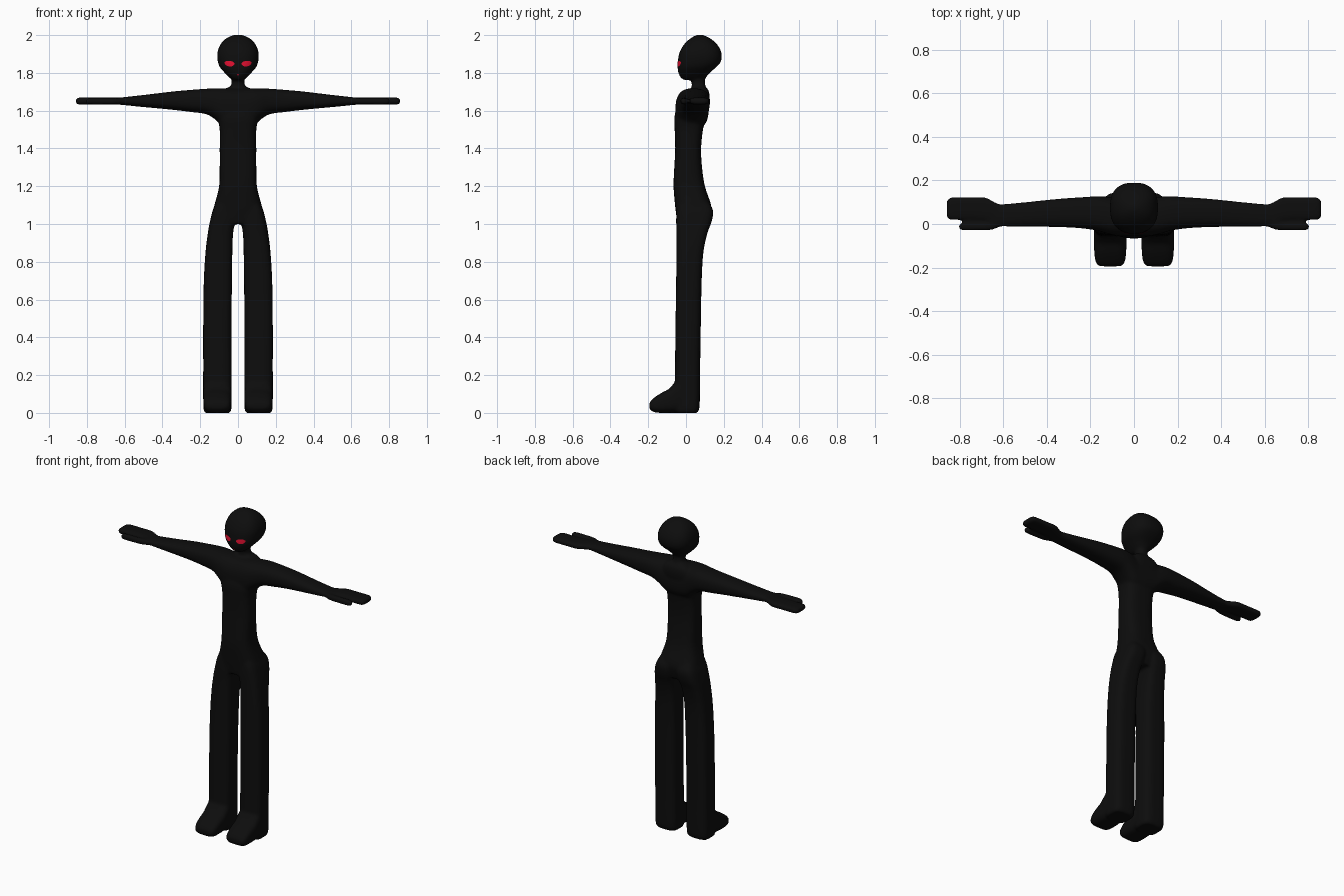
import bpy, bmesh, math
from mathutils import Vector


def material(name, rgb):
    m = bpy.data.materials.new(name)
    m.diffuse_color = (*rgb, 1)
    return m


black = material("matte_black", (0.004, 0.004, 0.004))
red = material("glowing_red", (0.75, 0.005, 0.03))


def refine(stations, steps=4):
    """Catmull-Rom interpolation through the cross-section stations."""
    out = []
    n = len(stations)
    for i in range(n - 1):
        p = [stations[max(0, min(n - 1, i + k))] for k in (-1, 0, 1, 2)]
        for s in range(steps):
            t = s / steps
            out.append([0.5 * (2 * b + (c - a) * t + (2 * a - 5 * b + 4 * c - d) * t * t
                               + (3 * b - a - 3 * c + d) * t ** 3) for a, b, c, d in zip(*p)])
    return out + [list(stations[-1])]


def loft(bm, axis, stations, power=2.6, mirror=False, sides=32):
    """Tube along an axis; station = (position, min/max of first, min/max of second other axis)."""
    for sign in ((1, -1) if mirror else (1,)):
        rings = []
        for pos, a0, a1, b0, b1 in refine(stations):
            ring = []
            for k in range(sides):
                t = 2 * math.pi * k / sides
                c, s = math.cos(t), math.sin(t)
                a = (a0 + a1) / 2 + (a1 - a0) / 2 * math.copysign(abs(c) ** (2 / power), c)
                b = (b0 + b1) / 2 + (b1 - b0) / 2 * math.copysign(abs(s) ** (2 / power), s)
                co = {'X': (pos, a, b), 'Y': (a, pos, b), 'Z': (a, b, pos)}[axis]
                ring.append(bm.verts.new((co[0] * sign, co[1], co[2])))
            rings.append(ring)
        faces = [bm.faces.new(rings[0]), bm.faces.new(rings[-1])]
        for r, q in zip(rings, rings[1:]):
            for k in range(sides):
                j = (k + 1) % sides
                faces.append(bm.faces.new((r[k], r[j], q[j], q[k])))
        bmesh.ops.recalc_face_normals(bm, faces=faces)


bm = bmesh.new()

# torso and hips
loft(bm, 'Z', [(z, -w, w, f, b) for z, w, f, b in (
    (1.00, .135, -.045, .115), (1.05, .138, -.052, .13), (1.10, .125, -.058, .133),
    (1.20, .10, -.066, .10), (1.30, .097, -.062, .085), (1.40, .097, -.057, .08),
    (1.50, .097, -.06, .09), (1.56, .108, -.062, .105), (1.62, .12, -.048, .118),
    (1.67, .11, -.016, .125), (1.705, .085, .02, .12), (1.725, .05, .035, .105))], 3)

# neck
loft(bm, 'Z', [(1.68, -.055, .055, .02, .115), (1.725, -.04, .04, .03, .105),
               (1.75, -.034, .034, .03, .10), (1.80, -.036, .036, .03, .105)], 2.3)

# head
loft(bm, 'Z', [(z, -w, w, f, b) for z, w, f, b in (
    (1.762, .028, -.01, .09), (1.775, .045, -.028, .105), (1.80, .07, -.04, .125),
    (1.83, .096, -.045, .16), (1.86, .107, -.043, .185), (1.90, .110, -.037, .189),
    (1.94, .099, -.018, .173), (1.97, .078, .008, .145), (1.99, .05, .035, .115),
    (2.002, .018, .062, .085))], 2.5)

# arms, flaring into the chest at the armpit
loft(bm, 'X', [(0.0, -.055, .12, 1.50, 1.715), (.07, -.055, .12, 1.51, 1.718),
               (.12, -.045, .125, 1.553, 1.718), (.17, -.03, .127, 1.582, 1.716),
               (.25, -.019, .122, 1.593, 1.710), (.35, -.014, .115, 1.605, 1.701),
               (.50, -.012, .10, 1.619, 1.683), (.62, -.011, .09, 1.631, 1.670),
               (.67, -.005, .088, 1.634, 1.667)], 2.5, True)

# hands
loft(bm, 'X', [(.60, .015, .085, 1.635, 1.666), (.64, .012, .10, 1.633, 1.669),
               (.68, .014, .121, 1.632, 1.670), (.75, .020, .122, 1.632, 1.670),
               (.83, .018, .122, 1.632, 1.670), (.85, .023, .116, 1.634, 1.667),
               (.858, .035, .105, 1.642, 1.660)], 3.2, True)

# thumbs
loft(bm, 'X', [(.61, -.010, .02, 1.636, 1.664), (.65, -.026, .012, 1.634, 1.667),
               (.70, -.029, .005, 1.633, 1.668), (.78, -.029, .005, 1.633, 1.668),
               (.803, -.022, -.003, 1.640, 1.660)], 2.6, True)

# legs
loft(bm, 'Z', [(1.14, .015, .10, -.04, .10), (1.08, .008, .131, -.05, .141),
               (1.02, .014, .147, -.052, .138), (.95, .026, .160, -.051, .113),
               (.85, .030, .172, -.051, .092), (.70, .032, .181, -.052, .083),
               (.50, .034, .184, -.055, .079), (.25, .034, .184, -.058, .075),
               (.06, .034, .184, -.06, .073), (.015, .036, .182, -.06, .068),
               (0, .044, .174, -.055, .058)], 3.4, True)

# feet
loft(bm, 'Y', [(.05, .037, .181, 0, .16), (-.03, .034, .184, 0, .18),
               (-.065, .034, .184, 0, .155), (-.09, .034, .184, 0, .127),
               (-.13, .036, .182, 0, .106), (-.165, .040, .178, .003, .083),
               (-.185, .048, .170, .013, .065), (-.194, .062, .156, .026, .05)], 3.2, True)

mesh = bpy.data.meshes.new("body")
bm.to_mesh(mesh)
bm.free()
body = bpy.data.objects.new("body", mesh)
bpy.context.collection.objects.link(body)
mesh.materials.append(black)

# fuse all limbs into one soft skin
fuse = body.modifiers.new("fuse", 'REMESH')
fuse.mode = 'VOXEL'
fuse.voxel_size = 0.008
fuse.use_smooth_shade = True
soft = body.modifiers.new("soften", 'SMOOTH')
soft.factor = 0.5
soft.iterations = 5

bpy.context.view_layer.update()
skin = body.evaluated_get(bpy.context.evaluated_depsgraph_get())


def face_plate(name, cx, cz, rx, top, bottom, tilt=0):
    """Thin oval patch laid onto the front of the head."""
    bm = bmesh.new()

    def point(r, t):
        h = math.sin(t) * r
        x = cx + rx * r * math.cos(t)
        z = cz + h * (top if h > 0 else bottom) + tilt * (x - cx)
        hit, loc, _, _ = skin.ray_cast(Vector((x, -1, z)), Vector((0, 1, 0)))
        return bm.verts.new((x, (loc.y if hit else -.03) - .003, z))

    n = 24
    mid = point(0, 0)
    rings = [[point(r, 2 * math.pi * k / n) for k in range(n)] for r in (.35, .7, 1)]
    for k in range(n):
        j = (k + 1) % n
        bm.faces.new((mid, rings[0][k], rings[0][j]))
        for r, q in zip(rings, rings[1:]):
            bm.faces.new((r[k], q[k], q[j], r[j]))
    me = bpy.data.meshes.new(name)
    bm.to_mesh(me)
    bm.free()
    me.shade_smooth()
    me.materials.append(red)
    bpy.context.collection.objects.link(bpy.data.objects.new(name, me))


# eyes and a tiny mouth
for side, s in (("left", 1), ("right", -1)):
    face_plate(side + "_eye", s * .045, 1.852, .026, .012, .018, s * .1)
face_plate("mouth", 0, 1.79, .006, .003, .003)
